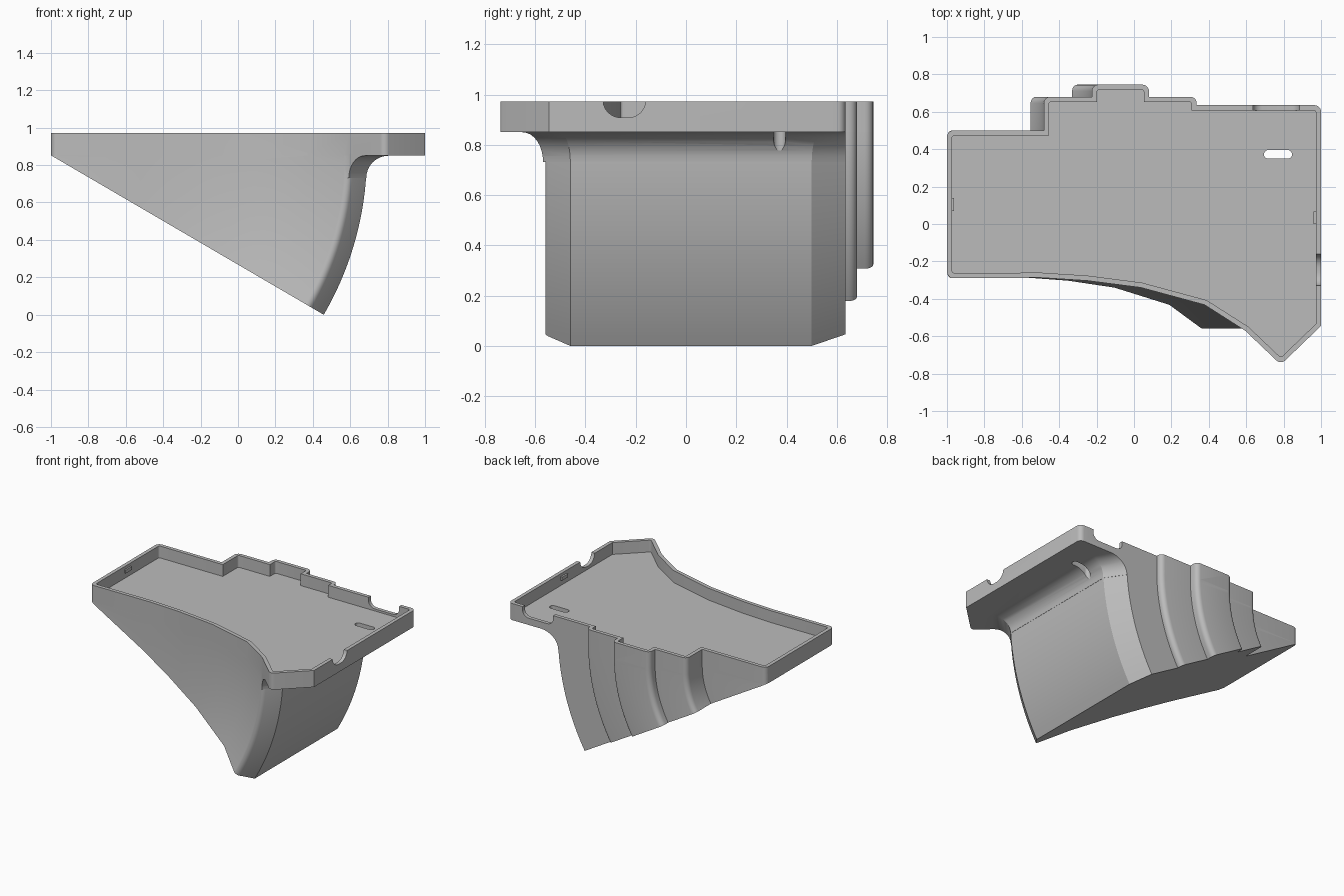
import bpy, bmesh, math
from mathutils import Vector

if "Cube" in bpy.data.objects:
    bpy.data.objects.remove(bpy.data.objects["Cube"])

PIVOT_X, PIVOT_Z = -1.0, 0.852      # hinge line of the wedge
FLOOR, BASE, TOP = 0.885, 0.85, 0.972
WALL = 0.027

grey = bpy.data.materials.new("plain_grey")
grey.diffuse_color = (0.5, 0.5, 0.5, 1)
grey.use_nodes = True
grey.node_tree.nodes["Principled BSDF"].inputs["Base Color"].default_value = grey.diffuse_color


def make(name, verts, faces):
    me = bpy.data.meshes.new(name)
    me.from_pydata(verts, [], faces)
    bm = bmesh.new()
    bm.from_mesh(me)
    bmesh.ops.recalc_face_normals(bm, faces=bm.faces)
    bm.to_mesh(me)
    bm.free()
    me.materials.append(grey)
    ob = bpy.data.objects.new(name, me)
    bpy.context.collection.objects.link(ob)
    return ob


def loft(name, rings):
    """Closed solid through equal-length rings of points."""
    n = len(rings[0])
    verts = [p for ring in rings for p in ring]
    faces = [list(range(n)), list(range(len(verts) - n, len(verts)))]
    for k in range(len(rings) - 1):
        for i in range(n):
            j = (i + 1) % n
            faces.append([k * n + i, k * n + j, (k + 1) * n + j, (k + 1) * n + i])
    return make(name, verts, faces)


def prism(name, poly, z0, z1):
    return loft(name, [[(x, y, z) for x, y in poly] for z in (z0, z1)])


def combine(a, b, op):
    m = a.modifiers.new("bool", 'BOOLEAN')
    m.operation, m.object, m.solver = op, b, 'EXACT'
    bpy.context.view_layer.objects.active = a
    bpy.ops.object.modifier_apply(modifier=m.name)
    bpy.data.objects.remove(b)


def rounded(poly, radius, segs=5):
    """Round the sharp convex corners of a counter-clockwise outline."""
    out = []
    for i, c in enumerate(poly):
        p, c, q = Vector(poly[i - 1]), Vector(c), Vector(poly[(i + 1) % len(poly)])
        a, b = (c - p).normalized(), (q - c).normalized()
        turn = math.atan2(a.x * b.y - a.y * b.x, a.dot(b))
        if turn < math.radians(60):
            out.append(tuple(c))
            continue
        t = radius * math.tan(turn / 2)
        start = c - a * t
        centre = start + Vector((-a.y, a.x)) * radius
        for k in range(segs + 1):
            w = turn * k / segs
            d = start - centre
            out.append((centre.x + d.x * math.cos(w) - d.y * math.sin(w),
                        centre.y + d.x * math.sin(w) + d.y * math.cos(w)))
    return out


def inset(poly, d):
    out = []
    for i, c in enumerate(poly):
        p, c, q = Vector(poly[i - 1]), Vector(c), Vector(poly[(i + 1) % len(poly)])
        a, b = (c - p).normalized(), (q - c).normalized()
        na, nb = Vector((-a.y, a.x)), Vector((-b.y, b.x))
        out.append(tuple(c + (na + nb) * d / (1 + na.dot(nb))))
    return out


# shared outline pieces, counter-clockwise
front = [(-1, -0.29), (-0.5, -0.287), (-0.25, -0.303), (0.037, -0.34), (0.377, -0.432), (0.594, -0.57)]
tip = [(0.785, -0.752), (1, -0.545), (1, 0.635)]
back = [(0.335, 0.635), (0.335, 0.68), (0.08, 0.68), (0.08, 0.745), (-0.225, 0.745),
        (-0.225, 0.68), (-0.482, 0.68), (-0.482, 0.5), (-1, 0.5)]
end = [(0.689, -0.46), (0.689, 0.5), (0.597, 0.635)]
plan = front + tip + back
outer = rounded(plan, 0.034)

# wedge body: outline swung about the hinge line
STEPS = 18
swing = math.asin(PIVOT_Z / 1.689)
body_plan = rounded(front + end + back, 0.034)
rings = []
for k in range(STEPS + 1):
    a = swing * k / STEPS
    ring = []
    for x, y in body_plan:
        r = max(x + 1, 0.003)
        ring.append((PIVOT_X + r * math.cos(a), y, PIVOT_Z - r * math.sin(a)))
    rings.append(ring)
body = loft("wedge_body", rings)

# flared fillet below the overhang, trimmed to the tray outline
R, NF = 0.118, 8
nf = Vector((0.11, -0.095)).normalized()
nb = Vector((0.135, 0.092)).normalized()


def flare_ring(d, z):
    xe = 0.686 + d
    cf = nf.dot(Vector((0.686, -0.46))) + d
    cb = nb.dot(Vector((0.686, 0.5))) + d
    return [(0.36, -0.8, z), ((cf + 0.8 * nf.y) / nf.x, -0.8, z),
            (xe, (cf - nf.x * xe) / nf.y, z), (xe, (cb - nb.x * xe) / nb.y, z),
            ((cb - 0.8 * nb.y) / nb.x, 0.8, z), (0.36, 0.8, z)]


rings = []
for k in range(NF + 1):
    w = math.pi / 2 * k / NF
    rings.append(flare_ring(R * (1 - math.cos(w)), BASE - R + R * math.sin(w)))
rings.append(flare_ring(R, BASE + 0.015))
flare = loft("flare", rings)
combine(flare, prism("flare_trim", outer, 0.6, 0.9), 'INTERSECT')

# tray with raised rim
tray = prism("tray_wedge", outer, BASE, TOP)
combine(tray, body, 'UNION')
combine(tray, flare, 'UNION')
combine(tray, prism("tray_hollow", rounded(inset(plan, WALL), 0.014), FLOOR, 1.2), 'DIFFERENCE')

# vertical slot through floor and fillet
slot = rounded([(0.695, 0.349), (0.845, 0.349), (0.845, 0.395), (0.695, 0.395)], 0.0225, 6)
combine(tray, prism("slot_cutter", slot, 0.5, 1.2), 'DIFFERENCE')


# rounded notches in the right and back rim
def notch(lo, hi, z, r):
    return rounded([(lo, z), (hi, z), (hi, 1.2), (lo, 1.2)], r, 6)


side = notch(-0.33, -0.16, 0.908, 0.07)
combine(tray, loft("side_notch", [[(x, u, z) for u, z in side] for x in (0.94, 1.1)]), 'DIFFERENCE')
rear = notch(0.635, 0.885, 0.9, 0.05)
combine(tray, loft("rear_notch", [[(u, y, z) for u, z in rear] for y in (0.58, 0.7)]), 'DIFFERENCE')

# small snap tabs inside the end walls
for x0, x1, y0, y1 in ((-0.985, -0.962, 0.07, 0.14), (0.96, 0.985, 0.0, 0.067)):
    tab = prism("tab", [(x0, y0), (x1, y0), (x1, y1), (x0, y1)], 0.925, 0.95)
    combine(tray, tab, 'UNION')

bpy.ops.object.select_all(action='DESELECT')
tray.select_set(True)
bpy.context.view_layer.objects.active = tray
bpy.ops.object.shade_smooth_by_angle(angle=math.radians(25))
